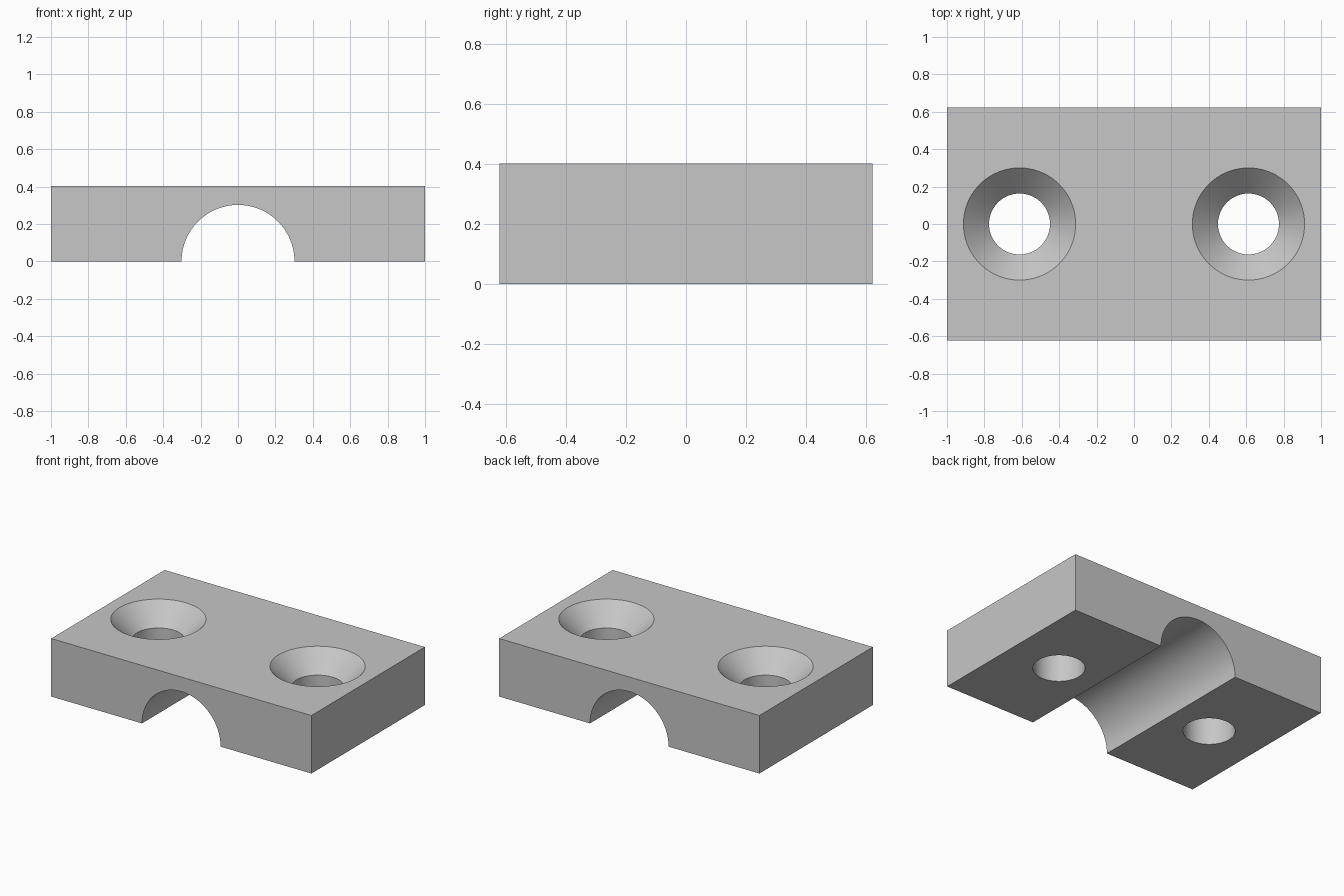
import bpy
import bmesh
import math
from mathutils import Matrix

if "Cube" in bpy.data.objects:
    bpy.data.objects.remove(bpy.data.objects["Cube"], do_unlink=True)

WIDTH, DEPTH, HEIGHT = 2.0, 1.245, 0.403
GROOVE_R = 0.302
HOLE_X, HOLE_R, SINK_R = 0.612, 0.163, 0.3
SINK_DEPTH = SINK_R - HOLE_R          # 45 degree countersink
OVER = 0.1                            # cutter overshoot
SEGMENTS = 96

# Plain grey finish
grey = bpy.data.materials.new("grey")
grey.use_nodes = True
colour = (0.57, 0.57, 0.57, 1.0)
grey.diffuse_color = colour
grey.node_tree.nodes["Principled BSDF"].inputs["Base Color"].default_value = colour


def make_object(name, bm):
    bmesh.ops.recalc_face_normals(bm, faces=bm.faces)
    mesh = bpy.data.meshes.new(name)
    bm.to_mesh(mesh)
    bm.free()
    mesh.materials.append(grey)
    obj = bpy.data.objects.new(name, mesh)
    bpy.context.collection.objects.link(obj)
    return obj


def turned_cutter(name, profile, matrix):
    """Closed solid of revolution from (radius, z) rings."""
    bm = bmesh.new()
    rings = []
    for r, z in profile:
        angles = [2 * math.pi * i / SEGMENTS for i in range(SEGMENTS)]
        rings.append([bm.verts.new((r * math.cos(a), r * math.sin(a), z)) for a in angles])
    for low, high in zip(rings, rings[1:]):
        for i in range(SEGMENTS):
            j = (i + 1) % SEGMENTS
            bm.faces.new((low[i], low[j], high[j], high[i]))
    bm.faces.new(rings[0])
    bm.faces.new(rings[-1])
    bm.transform(matrix)
    obj = make_object(name, bm)
    obj.hide_render = True
    return obj


# Rectangular block
bm = bmesh.new()
bmesh.ops.create_cube(bm, size=1)
bm.transform(Matrix.Translation((0, 0, HEIGHT / 2)) @ Matrix.Diagonal((WIDTH, DEPTH, HEIGHT, 1)))
block = make_object("clamp_block", bm)

# Half-round groove from front to back
half = DEPTH / 2 + OVER
cutters = [turned_cutter("groove_cutter", [(GROOVE_R, -half), (GROOVE_R, half)],
                         Matrix.Rotation(math.pi / 2, 4, "X"))]

# Countersunk screw holes
hole_profile = [(HOLE_R, -OVER), (HOLE_R, HEIGHT - SINK_DEPTH), (SINK_R + OVER, HEIGHT + OVER)]
for side, sign in (("left", 1), ("right", -1)):
    cutters.append(turned_cutter(side + "_hole_cutter", hole_profile,
                                 Matrix.Translation((sign * HOLE_X, 0, 0))))

# Cut, apply and clean up
bpy.ops.object.select_all(action="DESELECT")
block.select_set(True)
bpy.context.view_layer.objects.active = block
for cutter in cutters:
    mod = block.modifiers.new(cutter.name, "BOOLEAN")
    mod.operation = "DIFFERENCE"
    mod.solver = "EXACT"
    mod.object = cutter
    bpy.ops.object.modifier_apply(modifier=mod.name)
    bpy.data.objects.remove(cutter, do_unlink=True)

bpy.ops.object.shade_smooth_by_angle(angle=math.radians(30))
